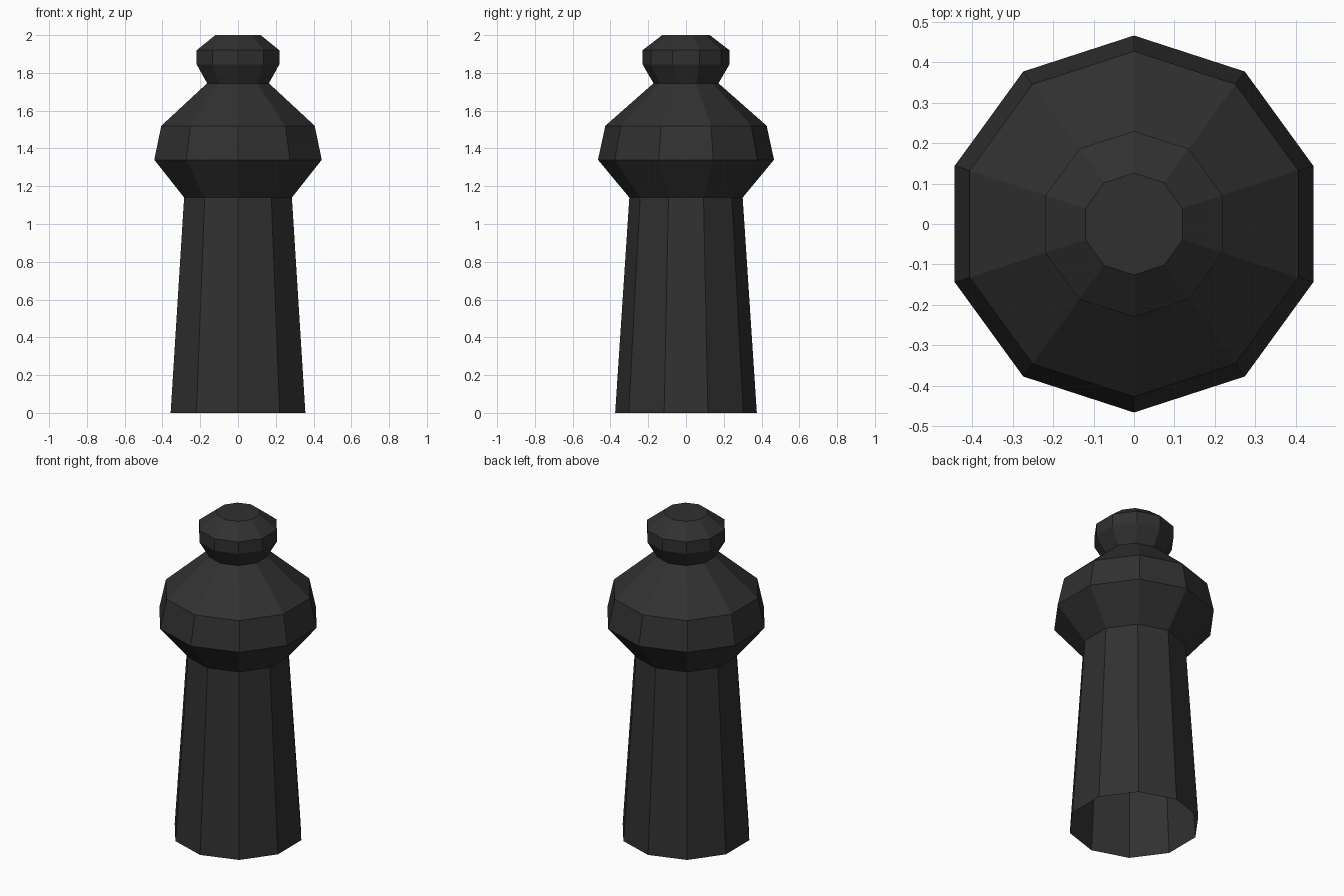
import bpy, bmesh, math

if "Cube" in bpy.data.objects:
    bpy.data.objects.remove(bpy.data.objects["Cube"])

SIDES = 10

mat = bpy.data.materials.new("dark charcoal")
mat.diffuse_color = (0.03, 0.03, 0.03, 1)
mat.use_nodes = True
mat.node_tree.nodes["Principled BSDF"].inputs["Base Color"].default_value = mat.diffuse_color


def lathe(name, profile, cap_top=False):
    """Ten-sided faceted shell from (radius, z) rings, corners on the y axis."""
    bm = bmesh.new()
    rings = []
    for r, z in profile:
        angles = [math.pi / 2 + math.tau * i / SIDES for i in range(SIDES)]
        rings.append([bm.verts.new((r * math.cos(a), r * math.sin(a), z)) for a in angles])
    for low, high in zip(rings, rings[1:]):
        for i in range(SIDES):
            j = (i + 1) % SIDES
            bm.faces.new((low[i], low[j], high[j], high[i]))
    if cap_top:
        bm.faces.new(rings[-1])
    mesh = bpy.data.meshes.new(name)
    bm.to_mesh(mesh)
    bm.free()
    mesh.materials.append(mat)
    obj = bpy.data.objects.new(name, mesh)
    bpy.context.collection.objects.link(obj)
    return obj


# Tapered hollow shaft, open underneath
lathe("shaft", [(0.375, 0), (0.30, 1.14)])
# Flared head with sloping shoulder
lathe("head", [(0.30, 1.14), (0.466, 1.34), (0.427, 1.52), (0.172, 1.745)])
# Small knob with flat top
lathe("knob", [(0.172, 1.745), (0.23, 1.845), (0.23, 1.92), (0.126, 2.0)], cap_top=True)
